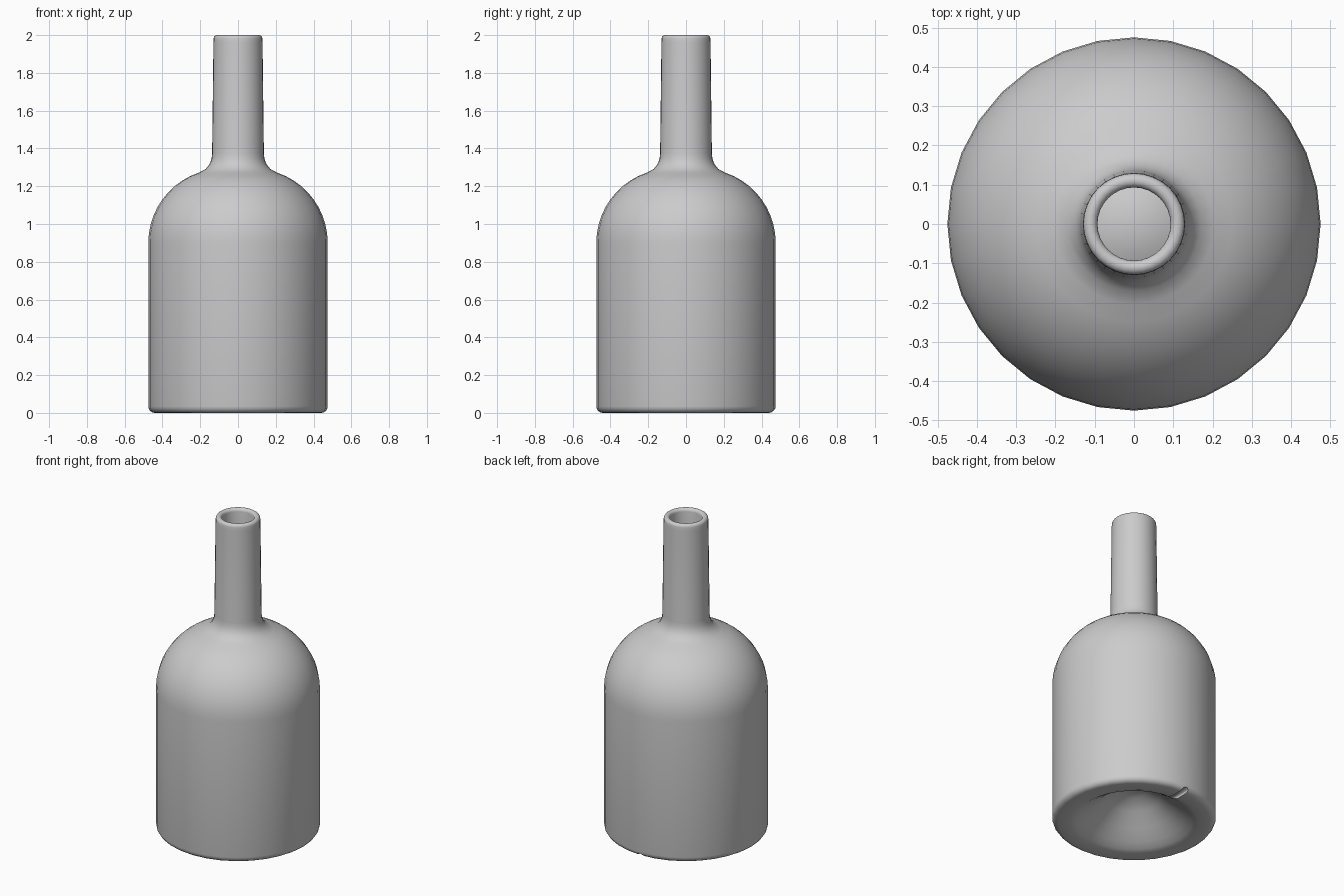
import bpy, bmesh, math

if "Cube" in bpy.data.objects:
    bpy.data.objects.remove(bpy.data.objects["Cube"])

SIDES = 32


def arc(cx, cz, r, a0, a1, n):
    """Points (radius, height) along an arc, angles in degrees."""
    return [(cx + r * math.cos(math.radians(a0 + (a1 - a0) * i / n)),
             cz + r * math.sin(math.radians(a0 + (a1 - a0) * i / n))) for i in range(n + 1)]


def lathe(name, profile):
    """Revolve a profile about z; its first and last points are poles."""
    bm = bmesh.new()
    rings = []
    for r, z in profile:
        n = 1 if r == 0 else SIDES
        rings.append([bm.verts.new((r * math.cos(2 * math.pi * i / SIDES),
                                    r * math.sin(2 * math.pi * i / SIDES), z)) for i in range(n)])
    for a, b in zip(rings, rings[1:]):
        for i in range(SIDES):
            j = (i + 1) % SIDES
            if len(a) == 1:
                bm.faces.new((a[0], b[j], b[i]))
            elif len(b) == 1:
                bm.faces.new((a[i], a[j], b[0]))
            else:
                bm.faces.new((a[i], a[j], b[j], b[i]))
    bmesh.ops.recalc_face_normals(bm, faces=bm.faces)
    mesh = bpy.data.meshes.new(name)
    bm.to_mesh(mesh)
    bm.free()
    obj = bpy.data.objects.new(name, mesh)
    bpy.context.collection.objects.link(obj)
    return obj


# Outer skin: punt, base, body, shoulder, neck
outer = [(0, 0.21), (0.07, 0.2), (0.15, 0.155), (0.23, 0.085), (0.3, 0.035), (0.34, 0.01), (0.37, 0)]
outer += arc(0.44, 0.035, 0.035, -90, 0, 4)
outer += arc(0.083, 0.9, 0.392, 0, 72, 10)
outer += [(0.17, 1.292), (0.15, 1.318), (0.14, 1.345), (0.137, 1.375)]
# Rounded lip
lip = arc(0.111, 1.982, 0.018, 0, 180, 8)
# Inner skin, from neck down to the raised floor
inner = [(0.098, 1.37), (0.108, 1.31), (0.13, 1.275), (0.165, 1.25)]
inner += arc(0.083, 0.9, 0.355, 72, 0, 10)
inner += arc(0.408, 0.07, 0.03, 0, -90, 3)
inner += [(0.35, 0.05), (0.3, 0.075), (0.24, 0.125), (0.16, 0.195), (0.075, 0.24), (0, 0.25)]
bottle = lathe("bottle", outer + [(0.13, 1.96)] + lip + inner)

# Small radial groove across the back of the base rim
bpy.ops.mesh.primitive_cylinder_add(vertices=12, radius=0.022, depth=0.22,
                                    location=(0, 0.41, 0), rotation=(math.pi / 2, 0, 0))
cutter = bpy.context.object
cutter.name = "groove_cutter"
cut = bottle.modifiers.new("groove", 'BOOLEAN')
cut.operation = 'DIFFERENCE'
cut.solver = 'EXACT'
cut.object = cutter

# Apply the cut, then smooth
bpy.ops.object.select_all(action='DESELECT')
bottle.select_set(True)
bpy.context.view_layer.objects.active = bottle
bpy.ops.object.modifier_apply(modifier=cut.name)
bpy.data.objects.remove(cutter)
bpy.ops.object.shade_smooth_by_angle(angle=math.radians(40))
